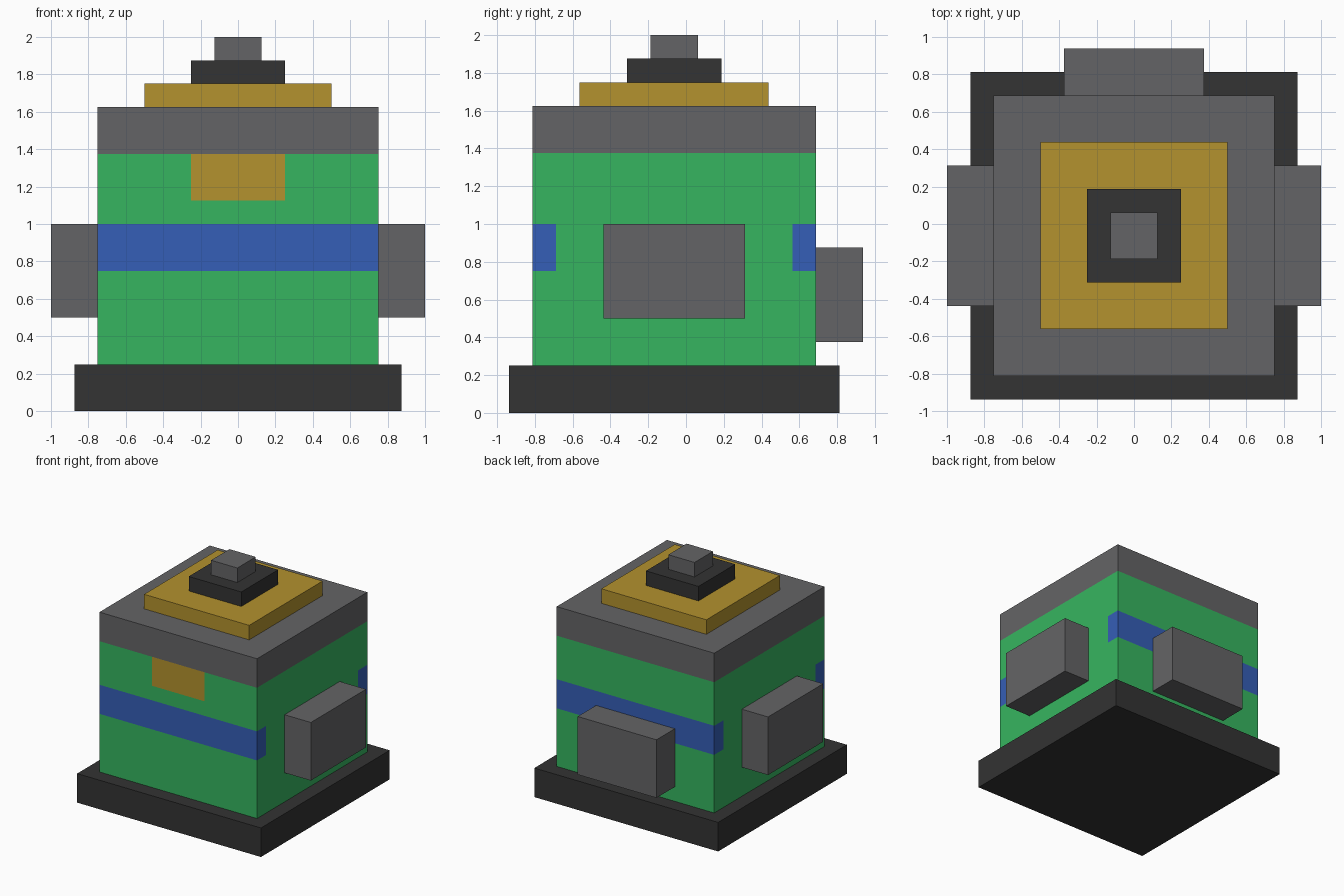
import bpy
import bmesh
from mathutils import Vector

cube = bpy.data.objects.get("Cube")
if cube:
    bpy.data.objects.remove(cube, do_unlink=True)


def material(name, srgb):
    """Flat material from an 8-bit display colour, stored as linear values."""
    c = [v / 255 for v in srgb]
    col = [v / 12.92 if v <= 0.04045 else ((v + 0.055) / 1.055) ** 2.4 for v in c] + [1.0]
    m = bpy.data.materials.new(name)
    m.use_nodes = True
    m.diffuse_color = col
    bsdf = m.node_tree.nodes["Principled BSDF"]
    bsdf.inputs["Base Color"].default_value = col
    bsdf.inputs["Roughness"].default_value = 0.8
    return m


GREEN = material("green", (54, 181, 96))
BLUE = material("blue", (53, 94, 183))
GOLD = material("gold", (179, 146, 46))
GREY = material("grey", (100, 100, 102))
DARK = material("charcoal", (51, 51, 51))

AXIS_Y = -0.0625  # the stack is centred slightly forward of the side and back boxes


def box(name, size, centre, z0, *mats):
    """Box of the given size standing on height z0."""
    bm = bmesh.new()
    bmesh.ops.create_cube(bm, size=1)
    bmesh.ops.scale(bm, vec=size, verts=bm.verts)
    bmesh.ops.translate(bm, vec=(centre[0], centre[1], z0 + size[2] / 2), verts=bm.verts)
    me = bpy.data.meshes.new(name)
    bm.to_mesh(me)
    bm.free()
    for m in mats:
        me.materials.append(m)
    ob = bpy.data.objects.new(name, me)
    bpy.context.collection.objects.link(ob)
    return ob


# Stepped stack, bottom to top: name, width, bottom, height, material
for name, width, z0, height, mat in [
    ("base", 1.75, 0, 0.25, DARK),
    ("lid", 1.5, 1.375, 0.25, GREY),
    ("gold_step", 1.0, 1.625, 0.125, GOLD),
    ("dark_step", 0.5, 1.75, 0.125, DARK),
    ("top_knob", 0.25, 1.875, 0.125, GREY),
]:
    box(name, (width, width, height), (0, AXIS_Y), z0, mat)

# Boxes attached to the sides and back
for name, side in (("left_box", 1), ("right_box", -1)):
    box(name, (0.25, 0.75, 0.5), (side * 0.875, AXIS_Y), 0.5, GREY)
box("back_box", (0.75, 0.25, 0.5), (0, 0.8125), 0.375, GREY)

# Body, cut along the borders of the band and the front badge
body = box("body", (1.5, 1.5, 1.125), (0, AXIS_Y), 0.25, GREEN, BLUE, GOLD)
bm = bmesh.new()
bm.from_mesh(body.data)
WRAP = 0.625  # distance from the centre where the band ends on each side
cuts = [(2, 0.75), (2, 1.0), (2, 1.125), (0, -0.25), (0, 0.25),
        (1, AXIS_Y - WRAP), (1, AXIS_Y + WRAP)]
for axis, pos in cuts:
    normal = Vector((0, 0, 0))
    normal[axis] = 1
    bmesh.ops.bisect_plane(bm, geom=bm.verts[:] + bm.edges[:] + bm.faces[:],
                           plane_co=normal * pos, plane_no=normal)

# Band on front and back, wrapping round the corners; badge high on the front
bm.normal_update()
for f in bm.faces:
    c = f.calc_center_median()
    if abs(f.normal.z) > 0.5:
        continue
    if 0.75 < c.z < 1.0 and abs(c.y - AXIS_Y) > WRAP:
        f.material_index = 1
    elif f.normal.y < -0.5 and c.z > 1.125 and abs(c.x) < 0.25:
        f.material_index = 2
bm.to_mesh(body.data)
bm.free()
